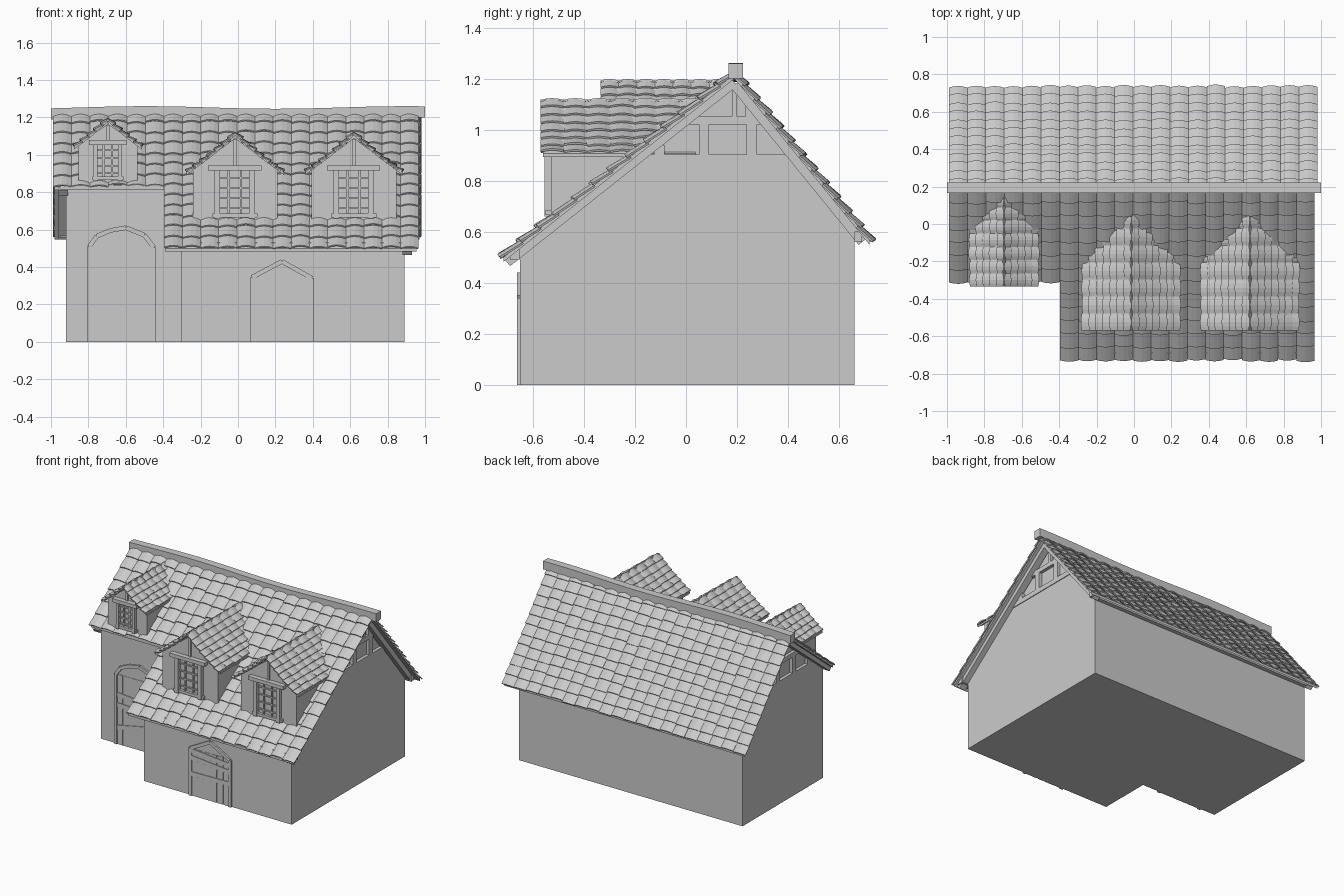
import bpy, bmesh, math, random
from mathutils import Vector as V

if "Cube" in bpy.data.objects:
    bpy.data.objects.remove(bpy.data.objects["Cube"])

random.seed(4)


def make(name, bm):
    me = bpy.data.meshes.new(name)
    bm.to_mesh(me)
    bm.free()
    ob = bpy.data.objects.new(name, me)
    bpy.context.collection.objects.link(ob)
    return ob


def prism(name, pts, lo, hi, axis):
    """Extrude a profile: axis 'x' takes (y, z) points, axis 'y' takes (x, z)."""
    bm = bmesh.new()
    put = (lambda p, t: (t, p[0], p[1])) if axis == 'x' else (lambda p, t: (p[0], t, p[1]))
    a = [bm.verts.new(put(p, lo)) for p in pts]
    b = [bm.verts.new(put(p, hi)) for p in pts]
    bm.faces.new(a)
    bm.faces.new(b)
    for i in range(len(pts)):
        j = (i + 1) % len(pts)
        bm.faces.new((a[i], a[j], b[j], b[i]))
    bmesh.ops.recalc_face_normals(bm, faces=bm.faces)
    return make(name, bm)


def bars(name, items, side):
    """Square-cut beams; each item is (start, end, height, depth along side)."""
    bm = bmesh.new()
    s = V(side)
    for a, b, h, d in items:
        a, b = V(a), V(b)
        t = (b - a).normalized().cross(s) * h / 2
        k = s * d / 2
        r = [[bm.verts.new(p + q) for q in (t + k, t - k, -t - k, k - t)] for p in (a, b)]
        bm.faces.new(r[0])
        bm.faces.new(r[1])
        for i in range(4):
            j = (i + 1) % 4
            bm.faces.new((r[0][i], r[0][j], r[1][j], r[1][i]))
    bmesh.ops.recalc_face_normals(bm, faces=bm.faces)
    return make(name, bm)


def tiles(name, f, n, u0, u1, cols, rows, limit=None, bump=0.012):
    """Overlapping curved tiles laid on the surface f(u, v), v = 0 at the eave."""
    bm = bmesh.new()
    n = V(n).normalized()
    w = (u1 - u0) / cols
    for r in range(rows):
        for c in range(cols):
            a, b = u0 + c * w, u0 + (c + 1) * w
            if limit:
                end = limit((r + 0.5) / rows)
                if end < a + 0.008:
                    continue
                b = min(b, end)
            v0 = (r + random.uniform(-0.08, 0.08)) / rows
            v1 = min(1, (r + 1.12) / rows)
            lift = random.uniform(0.006, 0.012)
            grid = []
            for v, h in ((v0, lift), (v1, -0.003)):
                grid.append([bm.verts.new(f(a + (b - a) * t / 4, v) + n * (h + bump * math.sin(math.pi * t / 4) - 0.007))
                             for t in range(5)])
            for i in range(4):
                q = bm.faces.new((grid[0][i], grid[0][i + 1], grid[1][i + 1], grid[1][i]))
                q.normal_update()
                if q.normal.dot(n) < 0:
                    q.normal_flip()
    ob = make(name, bm)
    m = ob.modifiers.new('thickness', 'SOLIDIFY')
    m.thickness = 0.008
    m.offset = -1
    return ob


SF, SB = 0.793, 1.23                      # front and back roof slopes
front_z = lambda y: 0.50 + SF * (y + 0.73)
front_y = lambda z: (z - 0.50) / SF - 0.73
back_z = lambda y: 0.565 + SB * (0.73 - y)

# L-shaped walls: upper gable set back behind the flush lower walls
back = [(0.19, 1.18), (0.66, 0.60), (0.66, 0)]
prism('right_body', [(-0.65, 0), (-0.65, 0.52)] + back, -0.305, 0.872, 'x')
prism('left_body', [(-0.27, 0), (-0.27, 0.82)] + back, -0.902, -0.305, 'x')
low = [(0.44, 0.87), (0.66, 0.60), (0.66, 0)]
prism('right_wall', [(-0.65, 0), (-0.65, 0.52), (-0.21, 0.87)] + low, 0.86, 0.89, 'x')
prism('left_wall', [(-0.27, 0), (-0.27, 0.82), (-0.207, 0.87)] + low, -0.92, -0.89, 'x')

# Gable timbers and sloping barge beams on both ends
for side, x, ye in (('right', 0.88, -0.70), ('left', -0.91, -0.30)):
    P = lambda y, z: (x, y, z)
    t = [(P(-0.18, 0.885), P(0.44, 0.885), 0.035, 0.03), (P(0.0, 1.035), P(0.33, 1.035), 0.032, 0.03),
         (P(0.25, 1.05), P(0.25, 1.11), 0.035, 0.03), (P(0.19, 1.05), P(0.19, 1.18), 0.02, 0.02)]
    t += [(P(y, 0.89), P(y, z), 0.04, 0.03) for y, z in ((-0.105, 0.94), (0.07, 1.03), (0.258, 1.03), (0.42, 0.9))]
    bars(side + '_gable_timbers', t, (1, 0, 0))
    xb = x + math.copysign(0.025, x)
    bars(side + '_barge_beams', [((xb, ye, front_z(ye) - 0.045), (xb, 0.19, front_z(0.19) - 0.045), 0.035, 0.05),
                                 ((xb, 0.69, back_z(0.69) - 0.055), (xb, 0.19, back_z(0.19) - 0.055), 0.035, 0.05)], (1, 0, 0))

# Eave beams
bars('eave_beams', [((-0.36, -0.67, 0.51), (0.94, -0.67, 0.51), 0.04, 0.04),
                    ((-0.95, -0.285, 0.825), (-0.39, -0.285, 0.825), 0.025, 0.04),
                    ((-0.95, 0.675, 0.58), (0.94, 0.675, 0.58), 0.04, 0.03)], (0, 1, 0))


# Roof boards under the tiles
def deck(name, fz, y0, y1, x0, x1):
    prism(name, [(y0, fz(y0) - 0.012), (y1, fz(y1) - 0.012), (y1, fz(y1) - 0.03), (y0, fz(y0) - 0.03)], x0, x1, 'x')


deck('front_boards_upper', front_z, -0.30, 0.19, -0.98, 0.955)
deck('front_boards_lower', front_z, -0.715, -0.30, -0.39, 0.955)
deck('back_boards', back_z, 0.72, 0.19, -0.98, 0.97)


# Main roof tiles
def slope(fz, y0, y1):
    return lambda u, v: V((u, y0 + (y1 - y0) * v, fz(y0 + (y1 - y0) * v)))


tiles('front_tiles_left', slope(front_z, -0.31, 0.19), (0, -SF, 1), -0.99, -0.395, 6, 7)
tiles('front_tiles_right', slope(front_z, -0.725, 0.19), (0, -SF, 1), -0.395, 0.965, 14, 13)
tiles('back_tiles', slope(back_z, 0.73, 0.19), (0, SB, 1), -0.99, 0.98, 20, 12)

# Ridge beam with a gentle sag
N = 20
xs = [-1 + 2 * i / N for i in range(N + 1)]
top = [(x, 1.253 + 0.007 * math.sin(4.5 * x + 3.8)) for x in xs]
prism('ridge_beam', top + [(x, z - 0.06) for x, z in reversed(top)], 0.167, 0.223, 'y')


# Dormers
def dormer(name, cx, hw, yf, yw, ze, zr, zb, rows):
    rise = zr - ze
    zat = lambda v: ze + rise * (0.8 * v + 0.2 * v * v)
    wall = hw * 0.87
    prism(name + '_walls', [(cx - wall, zb - 0.03), (cx + wall, zb - 0.03), (cx + wall, ze + 0.005), (cx, zr - 0.035),
                            (cx - wall, ze + 0.005)], yw, front_y(zr) - 0.04, 'y')
    prof = [(cx + s * hw * (1 - v), zat(v) - 0.008)
            for s, v in ((-1, 0), (-1, 0.5), (-1, 1), (1, 0.5), (1, 0))]
    prism(name + '_boards', prof + [(x, z - 0.014) for x, z in reversed(prof)], yf + 0.01, front_y(zr) - 0.02, 'y')
    for s, label in ((-1, 'left'), (1, 'right')):
        tiles(f'{name}_{label}_tiles', lambda u, v: V((cx + s * hw * (1 - v), u, zat(v))), (s * rise, 0, hw),
              yf, front_y(zr) + 0.01, 7, rows, lambda v: front_y(zat(v)) + 0.03, 0.008)
    # Window: posts, lintel, sill and thin lattice
    k = hw / 0.26
    zt = ze + 0.015
    X = lambda dx, z: (cx + dx * k, yw, z)
    w = [(X(d, zb), X(d, zt), 0.03 * k, 0.05) for d in (-0.095, 0.09)]
    w += [(X(-0.145, zt), X(0.14, zt), 0.026, 0.07), (X(-0.12, zb + 0.015), X(0.12, zb + 0.015), 0.02, 0.04)]
    w += [(X(d, zb), X(d, zt), 0.01, 0.02) for d in (-0.035, 0.03)]
    w += [(X(-0.09, z), X(0.09, z), 0.009, 0.02) for z in (zb + (zt - zb) * i / 5 for i in range(1, 5))]
    w += [(X(0, zt), X(0, zr - 0.04), 0.018, 0.02)]
    bars(name + '_window', w, (0, 1, 0))


dormer('middle_dormer', -0.015, 0.26, -0.57, -0.53, 0.915, 1.125, 0.66, 7)
dormer('right_dormer', 0.62, 0.26, -0.57, -0.53, 0.915, 1.125, 0.66, 7)
dormer('small_dormer', -0.695, 0.182, -0.335, -0.285, 1.05, 1.20, 0.86, 5)


# Doors: planked leaf, timber surround and crooked boards
def door(name, y, arch, boards):
    x0, x1 = arch[0][0], arch[-1][0]
    prism(name + '_leaf', [(x0, 0)] + arch + [(x1, 0)], y - 0.004, y + 0.01, 'y')
    pts = [(x0, 0)] + arch + [(x1, 0)]
    bars(name + '_frame', [((a[0], y, a[1]), (b[0], y, b[1]), 0.024, 0.03) for a, b in zip(pts, pts[1:])], (0, 1, 0))
    n = 6
    w = (x1 - x0) / n
    bars(name + '_planks', [((x0 + w * (i + 0.5), y, 0), (x0 + w * (i + 0.5), y, arch[0][1]), w - 0.006, 0.014)
                            for i in range(n)], (0, 1, 0))
    bars(name + '_boards', [((x0, y, a), (x1, y, b), 0.032, 0.024) for a, b in boards], (0, 1, 0))


door('tall_door', -0.268, [(-0.795, 0.51), (-0.755, 0.565), (-0.685, 0.595), (-0.60, 0.61), (-0.50, 0.57), (-0.45, 0.505)],
     [(0.365, 0.335), (0.29, 0.27), (0.12, 0.19)])
door('low_door', -0.648, [(0.075, 0.345), (0.235, 0.43), (0.395, 0.34)], [(0.33, 0.30), (0.28, 0.25), (0.16, 0.165)])
